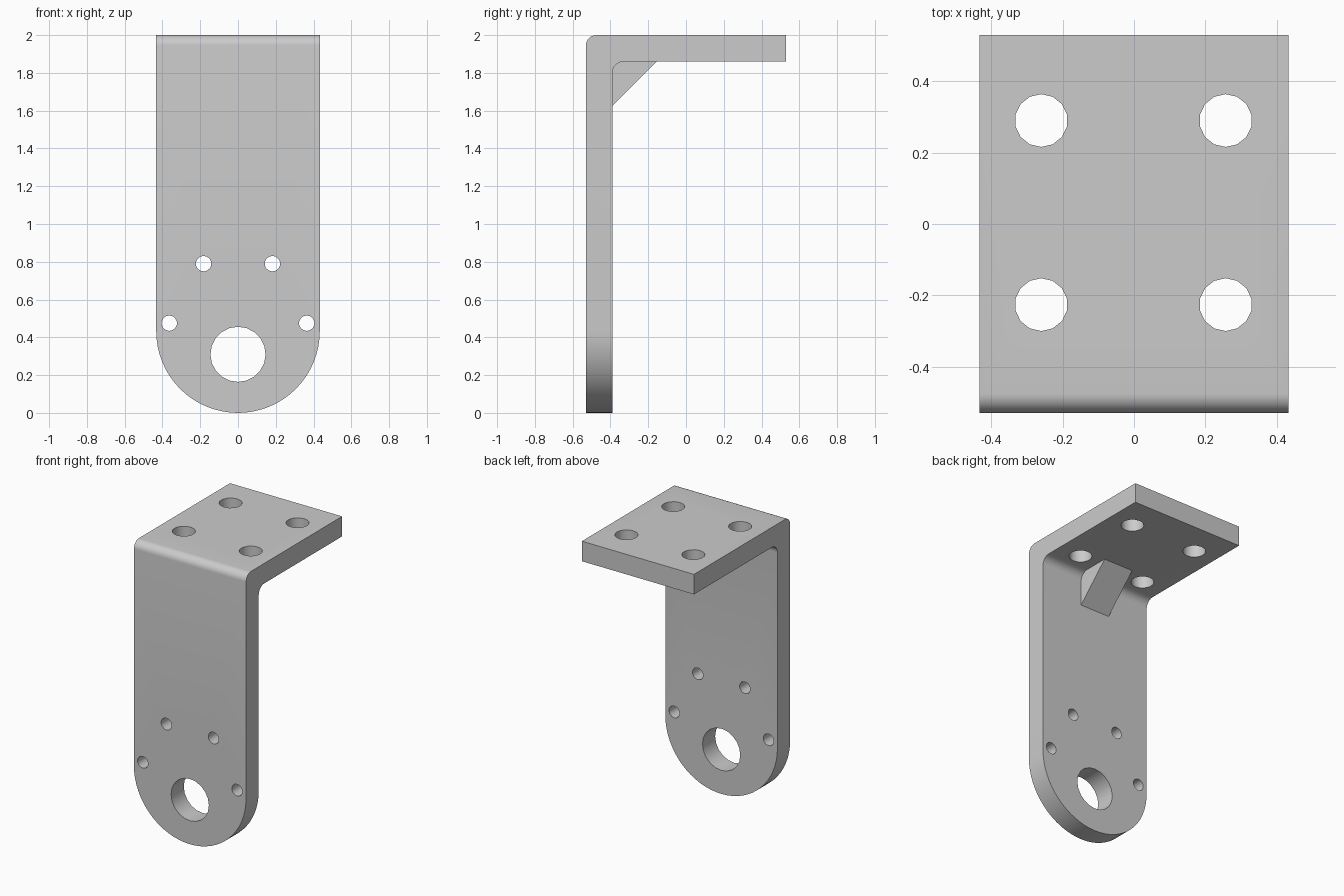
import bpy, bmesh
from math import pi, sin, cos, radians
from mathutils import Vector

cube = bpy.data.objects.get("Cube")
if cube:
    bpy.data.objects.remove(cube, do_unlink=True)

HALF_W, DEPTH, TOP, THICK = 0.433, 0.53, 2.0, 0.14
INNER_Y, INNER_Z = -DEPTH + THICK, TOP - THICK

steel = bpy.data.materials.new("plain grey")
steel.use_nodes = True
GREY = (0.6, 0.6, 0.6, 1)
steel.diffuse_color = GREY
steel.node_tree.nodes["Principled BSDF"].inputs["Base Color"].default_value = GREY


def arc(cx, cy, r, start, end, steps):
    angles = [radians(start + (end - start) * i / steps) for i in range(steps + 1)]
    return [(cx + r * cos(a), cy + r * sin(a)) for a in angles]


def add_prism(bm, points, direction):
    """Add a closed prism from 3D points swept along a direction."""
    base = bm.faces.new([bm.verts.new(p) for p in points])
    swept = bmesh.ops.extrude_face_region(bm, geom=[base], use_keep_orig=True)
    moved = [v for v in swept["geom"] if isinstance(v, bmesh.types.BMVert)]
    bmesh.ops.translate(bm, verts=moved, vec=Vector(direction))
    bmesh.ops.recalc_face_normals(bm, faces=bm.faces[:])


def make_object(name, bm):
    mesh = bpy.data.meshes.new(name)
    bm.to_mesh(mesh)
    bm.free()
    mesh.materials.append(steel)
    obj = bpy.data.objects.new(name, mesh)
    bpy.context.collection.objects.link(obj)
    return obj


def cut(obj, cutter, operation):
    cutter.hide_render = True
    mod = obj.modifiers.new(operation, 'BOOLEAN')
    mod.operation, mod.object, mod.solver = operation, cutter, 'EXACT'
    bpy.context.view_layer.objects.active = obj
    bpy.ops.object.modifier_apply(modifier=mod.name)
    bpy.data.objects.remove(cutter, do_unlink=True)


# Bent plate: side profile with rounded outer and inner corners
R_OUT, R_IN = 0.055, 0.06
profile = [(INNER_Y, 0), (-DEPTH, 0)]
profile += arc(-DEPTH + R_OUT, TOP - R_OUT, R_OUT, 180, 90, 8)
profile += [(DEPTH, TOP), (DEPTH, INNER_Z)]
profile += arc(INNER_Y + R_IN, INNER_Z - R_IN, R_IN, 90, 180, 8)
bm = bmesh.new()
add_prism(bm, [(-HALF_W, y, z) for y, z in profile], (2 * HALF_W, 0, 0))
bracket = make_object("bracket_plate", bm)

# Round lower end of the upright
outline = arc(0, HALF_W, HALF_W, 180, 360, 32)
outline += [(HALF_W + 0.1, HALF_W), (HALF_W + 0.1, 3), (-HALF_W - 0.1, 3), (-HALF_W - 0.1, HALF_W)]
bm = bmesh.new()
add_prism(bm, [(x, -1, z) for x, z in outline], (0, 2, 0))
cut(bracket, make_object("round_end_cutter", bm), 'INTERSECT')

# Holes through the upright (large pivot hole and two mirrored pairs)
bm = bmesh.new()
holes = [(0, 0.31, 0.146, 20)]
for side in (-1, 1):
    holes += [(side * 0.182, 0.79, 0.041, 14), (side * 0.364, 0.475, 0.041, 14)]
for x, z, r, n in holes:
    ring = arc(x, z, r, 90, 450, n)[:-1]
    add_prism(bm, [(px, -0.7, pz) for px, pz in ring], (0, 0.5, 0))

# Four mounting holes through the top flange
for x in (-0.26, 0.257):
    for y in (-0.226, 0.29):
        ring = arc(x, y, 0.074, 90, 450, 14)[:-1]
        add_prism(bm, [(px, py, 1.7) for px, py in ring], (0, 0, 0.5))
cut(bracket, make_object("hole_cutter", bm), 'DIFFERENCE')

# Gusset wedge in the inner corner, sunk slightly into both plates
LEG, SINK, GUSSET_W = 0.235, 0.01, 0.23
wedge = [(INNER_Y - SINK, INNER_Z + SINK), (INNER_Y - SINK, INNER_Z - LEG - SINK),
         (INNER_Y + LEG + SINK, INNER_Z + SINK)]
wedge[1] = (INNER_Y - SINK, INNER_Z - LEG - SINK)
bm = bmesh.new()
add_prism(bm, [(-GUSSET_W / 2, y, z) for y, z in wedge], (GUSSET_W, 0, 0))
gusset = make_object("gusset", bm)

# Smooth the bends and holes, keep hard edges crisp
bpy.ops.object.select_all(action='DESELECT')
bracket.select_set(True)
bpy.context.view_layer.objects.active = bracket
bpy.ops.object.shade_smooth_by_angle(angle=radians(35))
